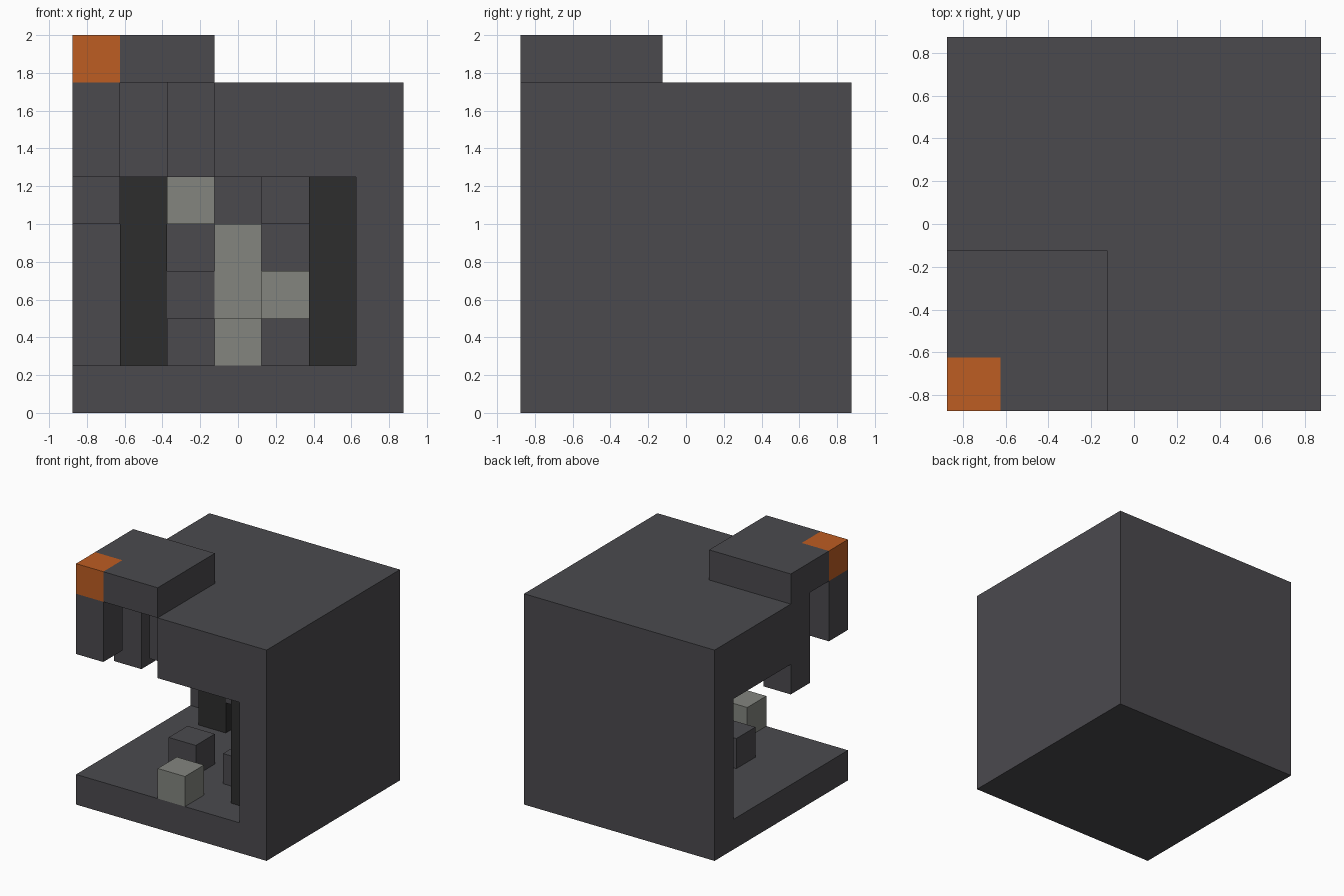
import bpy
import bmesh

old = bpy.data.objects.get("Cube")
if old:
    bpy.data.objects.remove(old, do_unlink=True)

U = 0.25          # size of one block
HALF = 3.5        # half the footprint, in blocks


def material(name, rgb):
    mat = bpy.data.materials.new(name)
    mat.use_nodes = True
    color = (*rgb, 1)
    mat.diffuse_color = color
    bsdf = next(n for n in mat.node_tree.nodes if n.type == "BSDF_PRINCIPLED")
    bsdf.inputs["Base Color"].default_value = color
    return mat


slate = material("slate_grey", (0.07, 0.068, 0.076))
black = material("charcoal", (0.026, 0.026, 0.026))
pale = material("pale_stone", (0.227, 0.235, 0.212))
orange = material("burnt_orange", (0.509, 0.109, 0.016))


def prism(name, outline, z0, z1, mat):
    """Extrude a flat outline, given in block units, from z0 up to z1."""
    bm = bmesh.new()
    verts = [bm.verts.new(((x - HALF) * U, (y - HALF) * U, z0 * U)) for x, y in outline]
    base = bm.faces.new(verts)
    top = bmesh.ops.extrude_face_region(bm, geom=[base])["geom"]
    moved = [v for v in top if isinstance(v, bmesh.types.BMVert)]
    bmesh.ops.translate(bm, verts=moved, vec=(0, 0, (z1 - z0) * U))
    bmesh.ops.recalc_face_normals(bm, faces=bm.faces)
    mesh = bpy.data.meshes.new(name)
    bm.to_mesh(mesh)
    bm.free()
    mesh.materials.append(mat)
    obj = bpy.data.objects.new(name, mesh)
    bpy.context.collection.objects.link(obj)
    return obj


def box(name, low, high, mat):
    (x0, y0, z0), (x1, y1, z1) = low, high
    return prism(name, [(x0, y0), (x1, y0), (x1, y1), (x0, y1)], z0, z1, mat)


def block(name, x, y, z, mat, height=1):
    return box(name, (x, y, z), (x + 1, y + 1, z + height), mat)


def cut(target, low, high):
    cutter = box("cutter", low, high, slate)
    cutter.hide_render = True
    mod = target.modifiers.new("cut", "BOOLEAN")
    mod.operation = "DIFFERENCE"
    mod.solver = "EXACT"
    mod.object = cutter
    bpy.context.view_layer.objects.active = target
    bpy.ops.object.modifier_apply(modifier=mod.name)
    bpy.data.objects.remove(cutter, do_unlink=True)


# Hollow shell: floor, back wall, left wall and thick roof with a notched corner
shell = box("shell", (0, 0, 0), (7, 7, 7), slate)
cut(shell, (-1, -1, 1), (6, 6, 5))
cut(shell, (-1, -1, 4), (3, 3, 8))

# Raised lid over the notch, with a coloured corner
prism("raised_lid", [(1, 0), (3, 0), (3, 3), (0, 3), (0, 1), (1, 1)], 7, 8, slate)
block("lid_corner", 0, 0, 7, orange)

# Posts hanging from the lid
block("corner_post", 0, 0, 5, slate, 2)
block("inner_post", 2, 1, 5, slate, 2)
block("rear_post", 0, 2, 4, slate, 3)

# Dark pillars from floor to roof
block("back_pillar", 1, 5, 1, black, 4)
block("side_pillar", 5, 1, 1, black, 4)

# Loose blocks inside the chamber
block("floor_block_right", 2, 2, 1, slate)
block("floor_block_left", 4, 2, 1, slate)
block("wall_block", 2, 5, 2, slate)
block("roof_block", 4, 4, 4, slate)
block("front_stone", 3, 0, 1, pale)
block("wall_stone", 3, 5, 2, pale, 2)
block("side_stone", 4, 4, 2, pale)
block("roof_stone", 2, 4, 4, pale)
